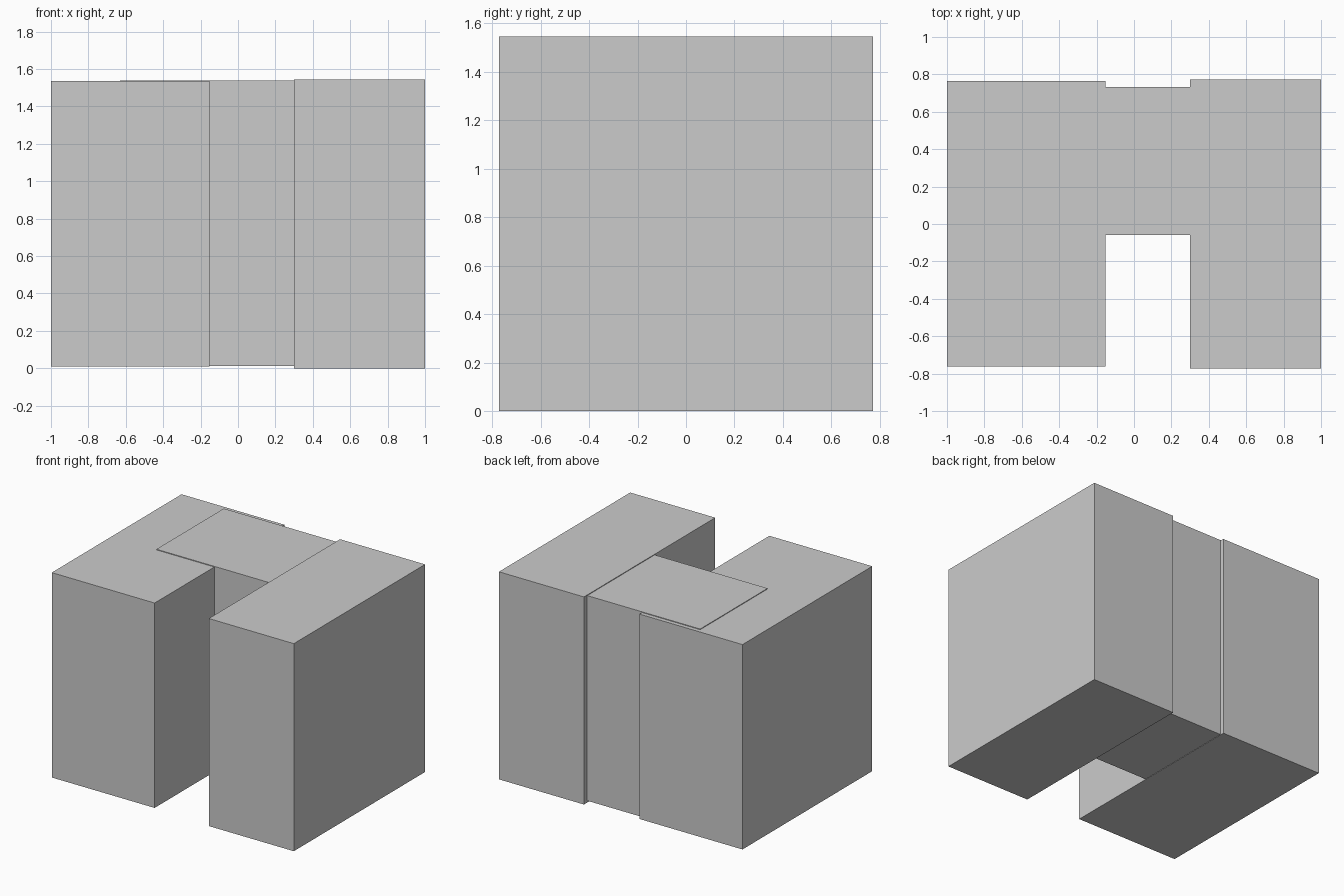
import bpy

if "Cube" in bpy.data.objects:
    bpy.data.objects.remove(bpy.data.objects["Cube"])


def box(name, x, y, z):
    """Axis-aligned box from (min, max) ranges."""
    mids = [(a + b) / 2 for a, b in (x, y, z)]
    bpy.ops.mesh.primitive_cube_add(size=1, location=mids)
    ob = bpy.context.object
    ob.name = name
    ob.scale = [b - a for a, b in (x, y, z)]
    bpy.ops.object.transform_apply(location=False, rotation=False, scale=True)
    return ob


# Wide left wing, slightly smaller than the right one
box("left_wing", (-1.0, -0.153), (-0.762, 0.764), (0.01, 1.535))

# Narrow right wing, the tallest and deepest block
box("right_wing", (0.30, 1.0), (-0.772, 0.772), (0.0, 1.545))

# Connecting block, running into both wings and just above the left roof
box("connecting_block", (-0.63, 0.60), (-0.06, 0.733), (0.013, 1.54))
